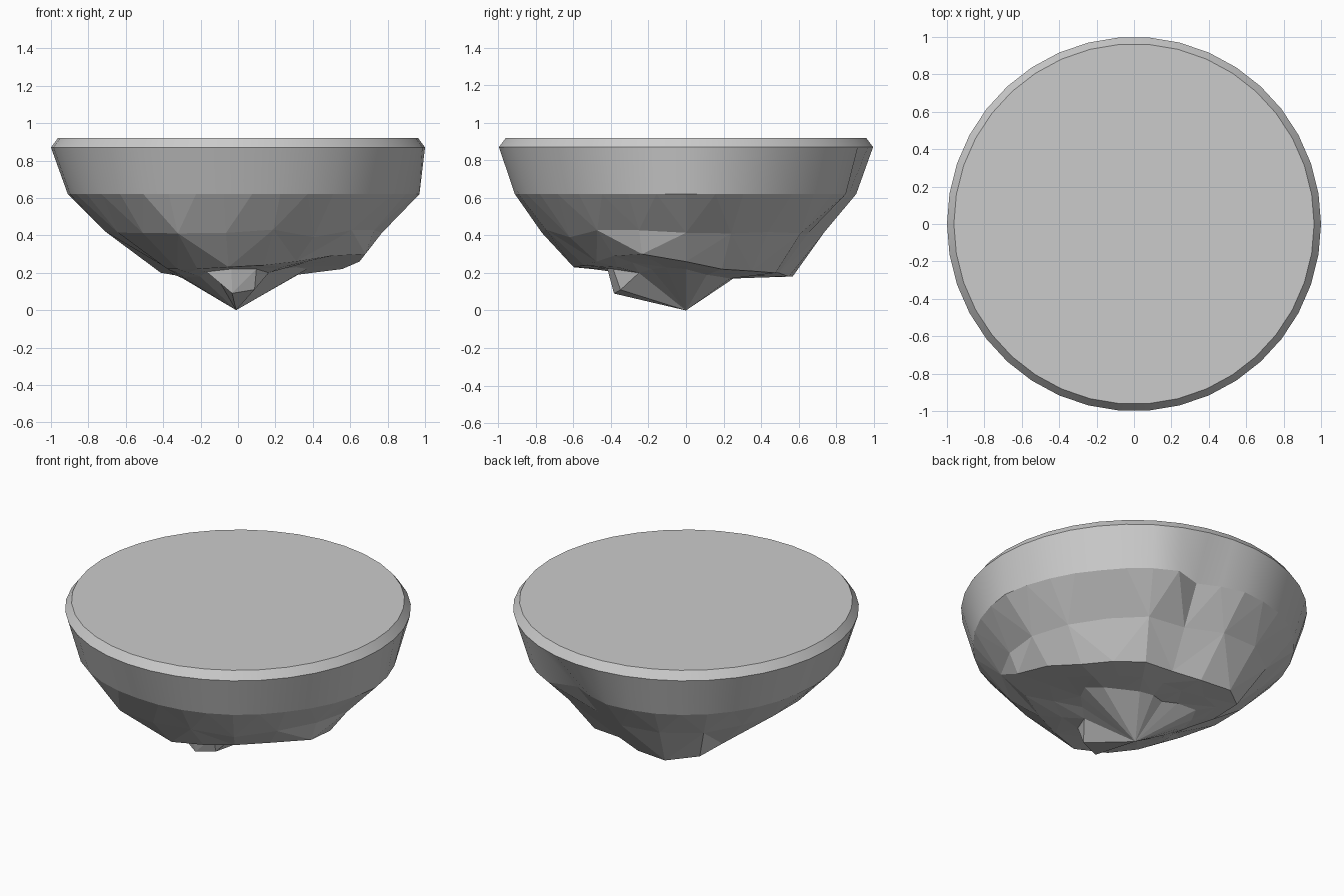
import bpy, bmesh, random
from math import cos, sin, tau

if "Cube" in bpy.data.objects:
    bpy.data.objects.remove(bpy.data.objects["Cube"])

random.seed(4)
N = 19                      # facets around the lower rock; the rim has twice as many
M = 2 * N
bm = bmesh.new()


def ring(radii, heights):
    n = len(radii)
    return [bm.verts.new((r * cos(tau * i / n), r * sin(tau * i / n), z))
            for i, (r, z) in enumerate(zip(radii, heights))]


def bridge(a, b, smooth=False, triangles=False):
    n = len(a)
    for i in range(n):
        j = (i + 1) % n
        if not triangles:
            faces = [(a[i], b[i], b[j], a[j])]
        elif i % 2:
            faces = [(a[i], b[i], b[j]), (a[i], b[j], a[j])]
        else:
            faces = [(a[i], b[i], a[j]), (a[j], b[i], b[j])]
        for f in faces:
            bm.faces.new(f).smooth = smooth


# flat top and bevelled rim
top = ring([0.963] * M, [0.92] * M)
rim = ring([1.0] * M, [0.87] * M)
bm.faces.new(top)
bridge(top, rim, smooth=True)

# waist radii per facet, interpolated to the finer rim count, with a groove at the back
waist_r = [.97, .94, .92, .93, .83, .91, .93, .93, .92, .91,
           .91, .92, .93, .92, .91, .92, .93, .93, .95]
fine = []
for i in range(N):
    fine += [waist_r[i], (waist_r[i] + waist_r[(i + 1) % N]) / 2]
fine[7] = .93
waist = ring(fine, [0.62] * M)
bridge(rim, waist, smooth=True)

# rocky middle ring
mid_r = [.77, .74, .71, .73, .67, .74, .78, .77, .73, .71,
         .72, .73, .75, .80, .77, .77, .74, .77, .77]
mid_z = [0.42 + random.uniform(-.012, .012) for _ in range(N)]
mid_z[16] = .39
mid = ring(mid_r, mid_z)
for i in range(N):
    j = (i + 1) % N
    u, v, w = waist[2 * i], waist[2 * i + 1], waist[(2 * i + 2) % M]
    for f in ((u, mid[i], v), (v, mid[i], mid[j]), (v, mid[j], w)):
        bm.faces.new(f)

# lip of the lower shelf
lip_r = [.65, .59, .57, .57, .51, .55, .62, .60, .47, .37,
         .36, .43, .48, .54, .60, .56, .57, .63, .72]
lip_z = [.26, .22, .21, .20, .20, .18, .18, .20, .20, .20,
         .21, .22, .22, .22, .23, .24, .26, .29, .30]
lip = ring(lip_r, lip_z)
bridge(mid, lip, triangles=True)

# inner shelf edge with a small spur at the front
inner_r = [.37, .34, .29, .28, .26, .23, .28, .36, .34, .30,
           .29, .30, .30, .30, .385, .36, .30, .30, .33]
inner_z = [.22, .19, .18, .17, .17, .17, .18, .18, .18, .17,
           .17, .18, .18, .19, .09, .11, .20, .22, .23]

# shelf underside, standing steeply behind the spur
shelf_r = [(a + b) / 2 for a, b in zip(lip_r, inner_r)]
shelf_z = [(a + b) / 2 for a, b in zip(lip_z, inner_z)]
shelf_r[14], shelf_z[14] = .42, .22
shelf_r[15], shelf_z[15] = .40, .22
shelf = ring(shelf_r, shelf_z)
inner = ring(inner_r, inner_z)
bridge(lip, shelf, triangles=True)
bridge(shelf, inner, triangles=True)

# pointed tip
tip = bm.verts.new((-0.01, 0, 0))
for i in range(N):
    bm.faces.new((inner[i], tip, inner[(i + 1) % N]))

bmesh.ops.recalc_face_normals(bm, faces=bm.faces)

# crisp edges where the smooth bands meet the flat top, bevel and rock
for loop_verts in (top, rim, waist):
    for i in range(M):
        e = bm.edges.get((loop_verts[i], loop_verts[(i + 1) % M]))
        if e:
            e.smooth = False

mesh = bpy.data.meshes.new("floating_rock")
bm.to_mesh(mesh)
bm.free()
rock = bpy.data.objects.new("floating_rock", mesh)
bpy.context.collection.objects.link(rock)
